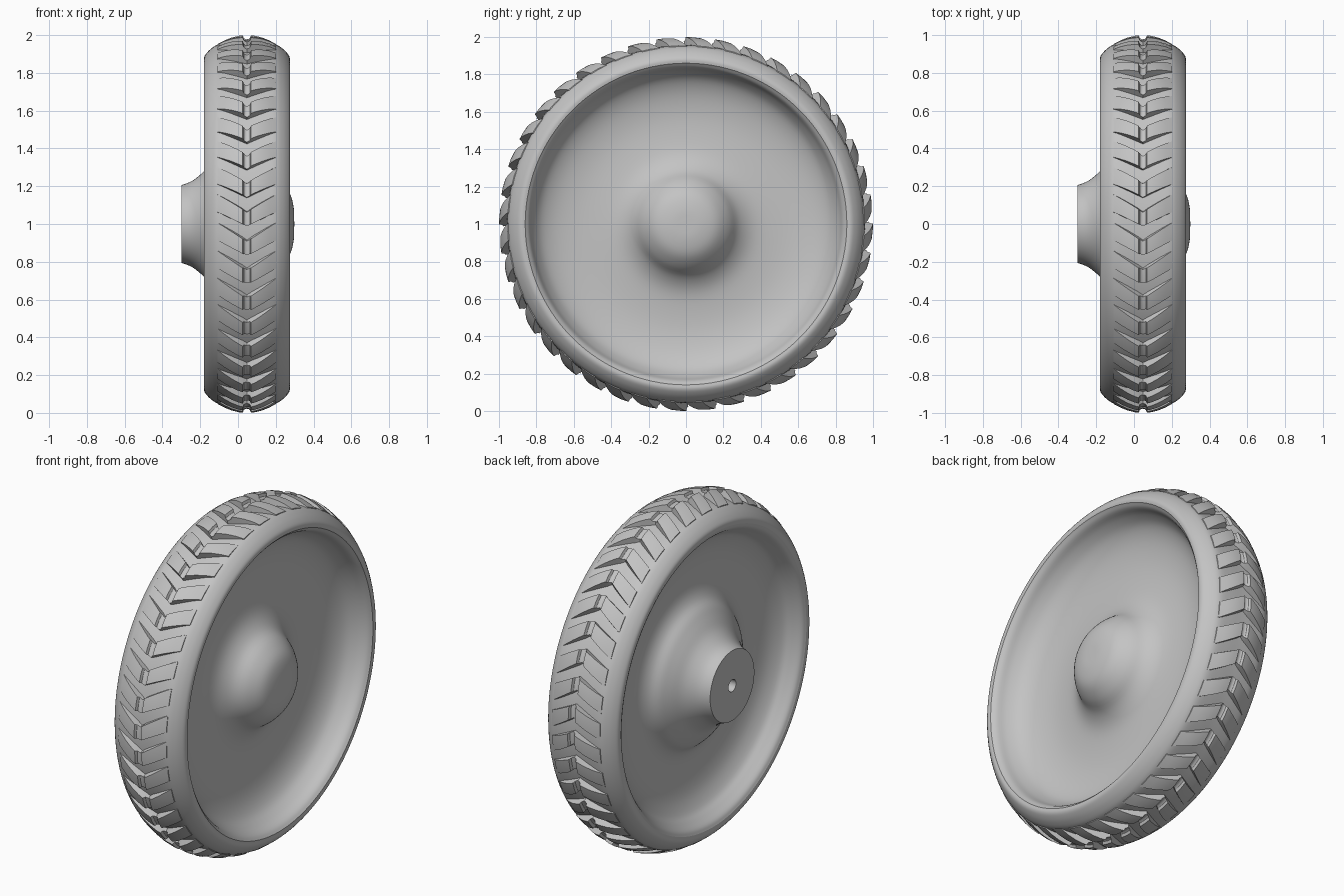
import bpy, bmesh, math
from mathutils import Vector

if "Cube" in bpy.data.objects:
    bpy.data.objects.remove(bpy.data.objects["Cube"])

MID = 0.047          # middle plane of the tyre along the axle
LUGS = 40
PITCH = 2 * math.pi / LUGS

grey = bpy.data.materials.new("light grey")
grey.use_nodes = True
colour = (0.55, 0.55, 0.55, 1)
grey.diffuse_color = colour
grey.node_tree.nodes["Principled BSDF"].inputs["Base Color"].default_value = colour


def finish(bm, name, angle):
    bmesh.ops.remove_doubles(bm, verts=bm.verts, dist=0.0002)
    bmesh.ops.recalc_face_normals(bm, faces=bm.faces)
    mesh = bpy.data.meshes.new(name)
    bm.to_mesh(mesh)
    bm.free()
    mesh.materials.append(grey)
    obj = bpy.data.objects.new(name, mesh)
    bpy.context.collection.objects.link(obj)
    obj.location.z = 1
    bpy.ops.object.select_all(action='DESELECT')
    obj.select_set(True)
    bpy.context.view_layer.objects.active = obj
    bpy.ops.object.shade_smooth_by_angle(angle=math.radians(angle))
    return obj


def smooth(points, steps=4):
    """Catmull-Rom curve through (x, radius) points."""
    p = [Vector(q) for q in points]
    p = [2 * p[0] - p[1]] + p + [2 * p[-1] - p[-2]]
    out = []
    for a, b, c, d in zip(p, p[1:], p[2:], p[3:]):
        for i in range(steps):
            t = i / steps
            out.append(0.5 * (2 * b + (c - a) * t + (2 * a - 5 * b + 4 * c - d) * t ** 2
                              + (3 * b - a - 3 * c + d) * t ** 3))
    return out + [p[-2]]


def lathe(name, profile, angle=35):
    bm = bmesh.new()
    verts = [bm.verts.new((x, 0, max(r, 0))) for x, r in profile]
    edges = [bm.edges.new(pair) for pair in zip(verts, verts[1:])]
    bmesh.ops.spin(bm, geom=verts + edges, cent=(0, 0, 0), axis=(1, 0, 0),
                   angle=2 * math.pi, steps=120, use_merge=True)
    return finish(bm, name, angle)


# Tyre: full rounded shoulders, mirrored about the middle plane
half = [(0, 0.957), (0.08, 0.957), (0.15, 0.951), (0.19, 0.928), (0.217, 0.9),
        (0.227, 0.88), (0.226, 0.86)]
curve = smooth(half)
lathe("tyre", [(MID - u, r) for u, r in reversed(curve[1:])] + [(MID + u, r) for u, r in curve])

# Dished disc: domed outer face, flared boss with an axle hole on the inner face
outer = smooth([(0.298, 0), (0.295, 0.085), (0.273, 0.165), (0.22, 0.23), (0.15, 0.285),
                (0.105, 0.36), (0.087, 0.46), (0.085, 0.58), (0.105, 0.69), (0.145, 0.77),
                (0.2, 0.815), (0.25, 0.838), (0.273, 0.86)])
inner = smooth([(-0.179, 0.86), (-0.165, 0.835), (-0.125, 0.805), (-0.085, 0.77),
                (-0.045, 0.69), (-0.025, 0.58), (-0.03, 0.49), (-0.055, 0.43), (-0.1, 0.385),
                (-0.135, 0.34), (-0.18, 0.28), (-0.24, 0.23), (-0.3, 0.205)])
hole = [(-0.3, 0.035), (-0.05, 0.035), (-0.05, 0)]
lathe("wheel_disc", outer + inner + hole)

# Tread: chevron lugs that fade into the shoulders, with a round notch at the middle
bm = bmesh.new()
W = 0.155
NOTCH = 0.022
stations = [-W, -0.12, -0.08, -0.045, -NOTCH, -0.016, -0.008, 0,
            0.008, 0.016, NOTCH, 0.045, 0.08, 0.12, W]
for k in range(LUGS):
    base = k * PITCH + math.radians(1.7)
    rings = []
    for u in stations:
        s = abs(u) / W
        top = 1 - 0.046 * s ** 2
        if abs(u) < NOTCH:
            top -= math.sqrt(NOTCH ** 2 - u ** 2)
        lead = base - 0.042 + 0.078 * s
        trail = base + 0.034 + 0.1 * s
        middle = (lead + trail) / 2
        ring = []
        for a, r in ((lead, 0.92), (lead, top), (middle, top), (trail, top - 0.003),
                     (trail + 0.015, 0.92)):
            ring.append(bm.verts.new((MID + u, -r * math.cos(a), r * math.sin(a))))
        rings.append(ring)
    for one, two in zip(rings, rings[1:]):
        for i in range(5):
            j = (i + 1) % 5
            bm.faces.new((one[i], one[j], two[j], two[i]))
    bm.faces.new(rings[0])
    bm.faces.new(rings[-1])
finish(bm, "tread_lugs", 30)
